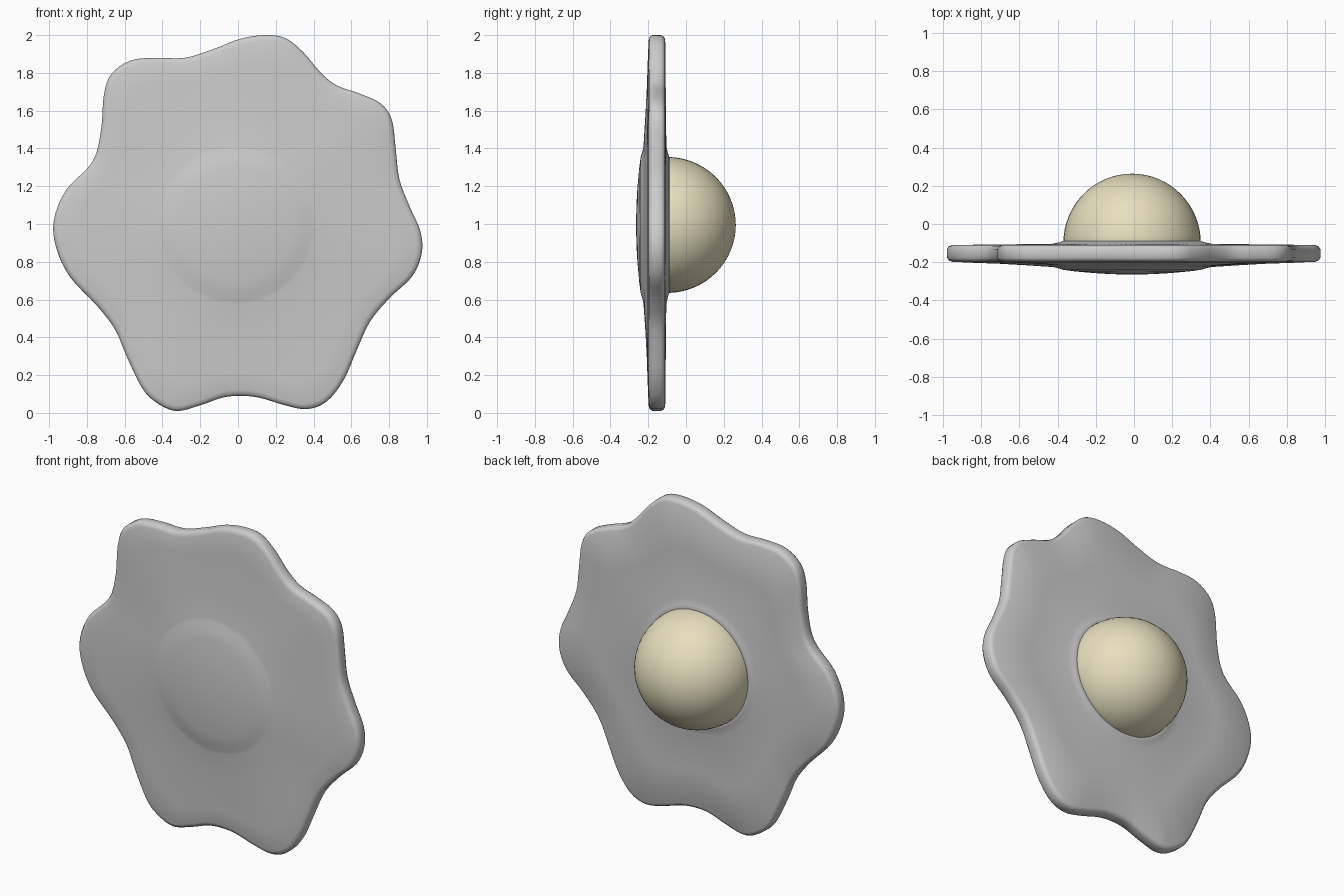
import bpy, bmesh, math
from mathutils import Vector

if "Cube" in bpy.data.objects:
    bpy.data.objects.remove(bpy.data.objects["Cube"])

# Wavy outline of the egg white (x, z), clockwise from the top
OUTLINE = [
    (0.14, 2.0), (0.25, 1.985), (0.345, 1.91), (0.435, 1.805), (0.52, 1.735),
    (0.645, 1.69), (0.757, 1.637), (0.815, 1.55), (0.835, 1.395), (0.855, 1.235),
    (0.91, 1.09), (0.966, 0.96), (0.972, 0.84), (0.92, 0.72), (0.805, 0.61),
    (0.70, 0.485), (0.63, 0.335), (0.56, 0.175), (0.47, 0.06), (0.365, 0.02),
    (0.25, 0.04), (0.115, 0.08), (0.01, 0.09), (-0.085, 0.08), (-0.2, 0.04),
    (-0.33, 0.01), (-0.44, 0.06), (-0.51, 0.135), (-0.59, 0.30), (-0.65, 0.44),
    (-0.745, 0.565), (-0.89, 0.72), (-0.963, 0.875), (-0.975, 1.02), (-0.91, 1.18),
    (-0.77, 1.33), (-0.725, 1.5), (-0.71, 1.685), (-0.67, 1.795), (-0.57, 1.865),
    (-0.44, 1.88), (-0.28, 1.88), (-0.12, 1.93), (0.01, 1.98)]
CENTRE = Vector((-0.01, 0.995))
CORE = 0.42  # inside this radius the rings are round


def smooth_loop(points, steps):
    """Closed Catmull-Rom curve through the points."""
    p = [Vector(q) for q in points]
    n, out = len(p), []
    for i in range(n):
        a, b, c, d = p[i - 1], p[i], p[(i + 1) % n], p[(i + 2) % n]
        for k in range(steps):
            t = k / steps
            out.append(0.5 * (2 * b + (c - a) * t + (2 * a - 5 * b + 4 * c - d) * t * t
                              + (3 * b - a - 3 * c + d) * t ** 3))
    return out


def make_object(name, bm):
    bmesh.ops.recalc_face_normals(bm, faces=bm.faces)
    mesh = bpy.data.meshes.new(name)
    bm.to_mesh(mesh)
    bm.free()
    obj = bpy.data.objects.new(name, mesh)
    bpy.context.collection.objects.link(obj)
    mesh.shade_smooth()
    return obj


# Egg white: rings lofted from the front centre, round the rim, to the back centre
def core(r):
    return lambda R: r


def outer(k, inset=0.0):
    return lambda R: CORE + k * (R - CORE) - inset


rings = [
    (core(0.10), -0.263), (core(0.20), -0.257), (core(0.30), -0.248),
    (core(0.36), -0.240), (core(0.40), -0.228), (outer(0), -0.225),
    (outer(0.25), -0.216), (outer(0.5), -0.208), (outer(0.75), -0.203),
    (outer(1, 0.03), -0.198), (outer(1, 0.01), -0.192), (outer(1), -0.178),
    (outer(1), -0.132), (outer(1, 0.008), -0.118), (outer(1, 0.025), -0.110),
    (outer(0.5), -0.107), (outer(0), -0.104), (core(0.38), -0.096),
    (core(0.35), -0.085), (core(0.32), -0.11), (core(0.15), -0.12)]

loop = smooth_loop(OUTLINE, 4)
bm = bmesh.new()
rows = []
for radius, y in rings:
    row = []
    for q in loop:
        d = q - CENTRE
        p = CENTRE + d.normalized() * radius(d.length)
        row.append(bm.verts.new((p.x, y, p.y)))
    rows.append(row)
n = len(loop)
for a, b in zip(rows, rows[1:]):
    for i in range(n):
        j = (i + 1) % n
        bm.faces.new((a[i], a[j], b[j], b[i]))
for row, y in ((rows[0], -0.264), (rows[-1], -0.12)):
    tip = bm.verts.new((CENTRE.x, y, CENTRE.y))
    for i in range(n):
        bm.faces.new((row[i], row[(i + 1) % n], tip))
make_object("egg_white", bm)

# Yolk: dome facing +y, with its hidden underside flattened into the white
bm = bmesh.new()
bmesh.ops.create_uvsphere(bm, u_segments=48, v_segments=32, radius=0.36)
for v in bm.verts:
    x, y, z = v.co
    v.co = (x + CENTRE.x, -0.10 + (z * 1.01 if z > 0 else z * 0.15), y + CENTRE.y)
yolk = make_object("yolk", bm)
mat = bpy.data.materials.new("yolk_cream")
mat.diffuse_color = (0.80, 0.74, 0.52, 1)
mat.use_nodes = True
mat.node_tree.nodes["Principled BSDF"].inputs["Base Color"].default_value = mat.diffuse_color
yolk.data.materials.append(mat)
